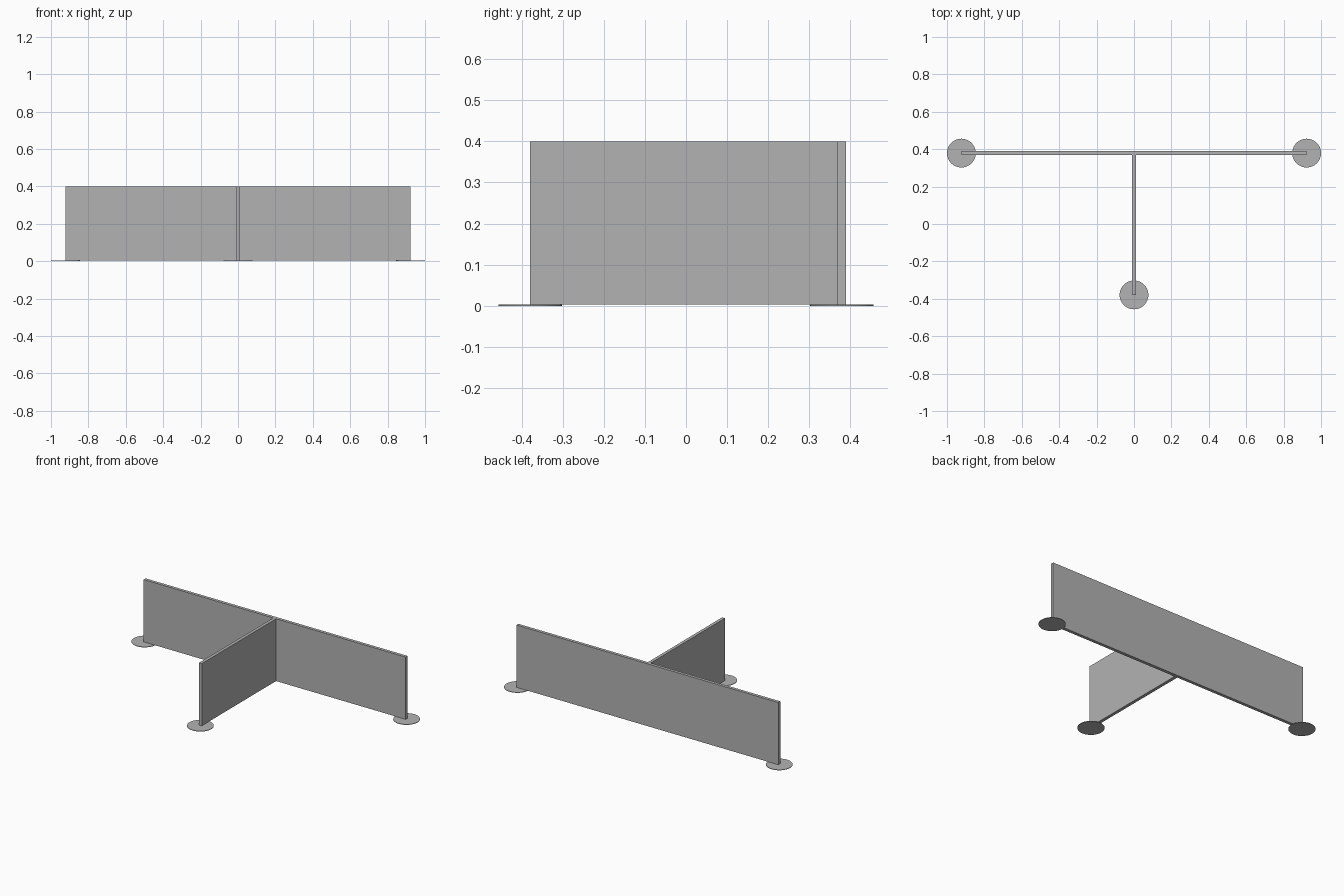
import bpy

cube = bpy.data.objects.get("Cube")
if cube:
    bpy.data.objects.remove(cube, do_unlink=True)

grey = bpy.data.materials.new("light_grey")
grey.use_nodes = True
colour = (0.45, 0.45, 0.45, 1)
grey.diffuse_color = colour
grey.node_tree.nodes["Principled BSDF"].inputs["Base Color"].default_value = colour

HALF_LENGTH, HALF_DEPTH = 0.923, 0.379
THICK, TOP = 0.02, 0.4
FOOT_RADIUS, FOOT_THICK = 0.077, 0.003


def panel(name, x0, x1, y0, y1):
    """Upright board resting on the foot discs."""
    z0 = FOOT_THICK
    bpy.ops.mesh.primitive_cube_add(
        size=1, location=((x0 + x1) / 2, (y0 + y1) / 2, (z0 + TOP) / 2))
    ob = bpy.context.object
    ob.name = name
    ob.scale = (x1 - x0, y1 - y0, TOP - z0)
    bpy.ops.object.transform_apply(location=False, rotation=False, scale=True)
    ob.data.materials.append(grey)


def foot(name, x, y):
    """Thin round floor plate."""
    bpy.ops.mesh.primitive_cylinder_add(
        vertices=48, radius=FOOT_RADIUS, depth=FOOT_THICK,
        location=(x, y, FOOT_THICK / 2))
    ob = bpy.context.object
    ob.name = name
    ob.data.materials.append(grey)
    bpy.ops.object.shade_smooth_by_angle()


# T-shaped pair of boards
h = THICK / 2
panel("long_panel", -HALF_LENGTH, HALF_LENGTH, HALF_DEPTH - h, HALF_DEPTH + h)
panel("cross_panel", -h, h, -HALF_DEPTH, HALF_DEPTH - h)

# A floor plate under each free end
foot("left_foot", HALF_LENGTH, HALF_DEPTH)
foot("right_foot", -HALF_LENGTH, HALF_DEPTH)
foot("front_foot", 0, -HALF_DEPTH)
